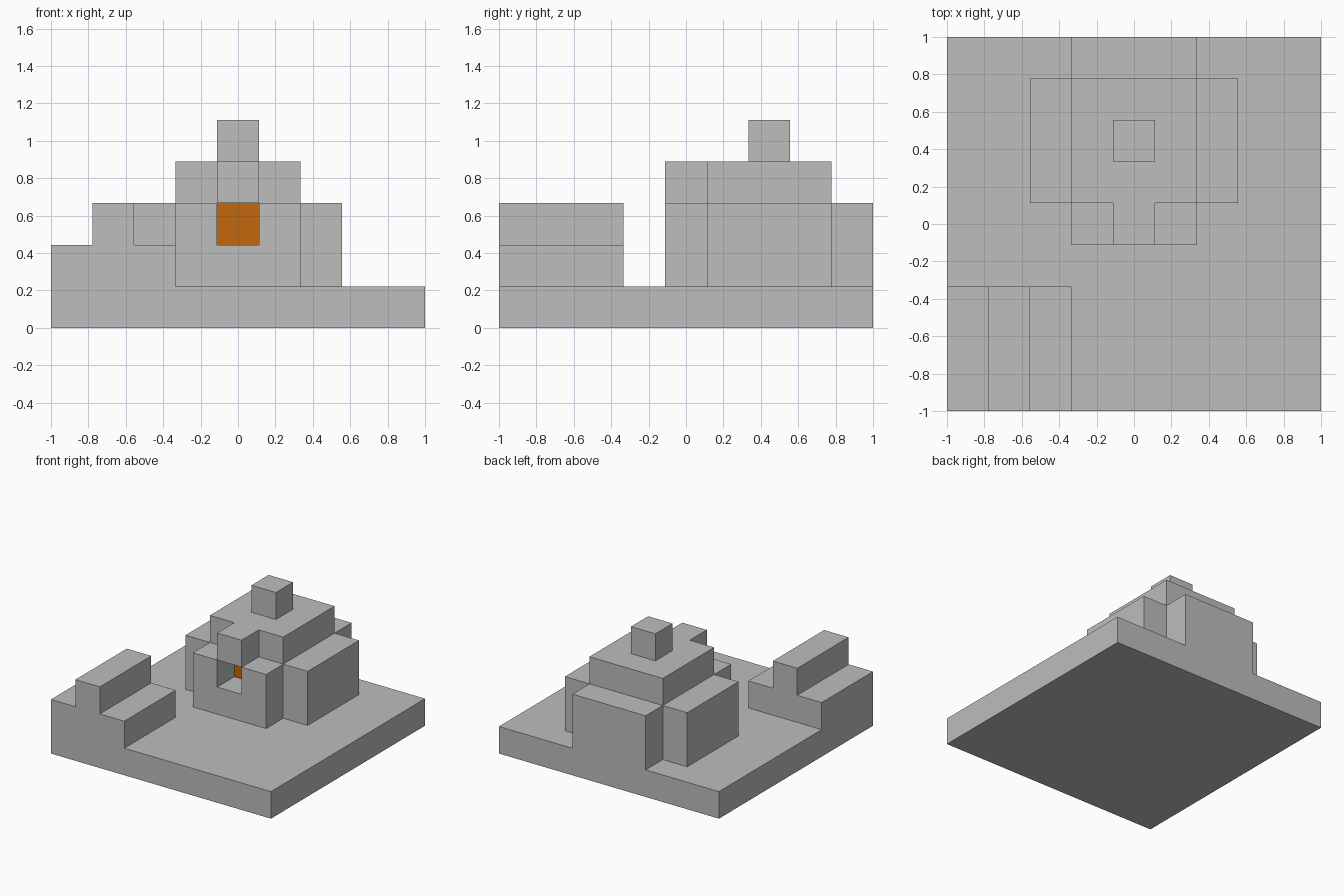
import bpy
import bmesh
from math import radians
from mathutils import Vector

cube = bpy.data.objects.get("Cube")
if cube:
    bpy.data.objects.remove(cube, do_unlink=True)

N = 9            # blocks along each side of the base
U = 2.0 / N      # size of one block


def material(name, colour):
    m = bpy.data.materials.new(name)
    m.use_nodes = True
    m.diffuse_color = colour
    m.node_tree.nodes["Principled BSDF"].inputs["Base Color"].default_value = colour
    return m


def blocks(x0, x1, y0, y1, z0, z1):
    """Set of grid blocks filling an inclusive range."""
    return {(x, y, z) for x in range(x0, x1 + 1)
            for y in range(y0, y1 + 1) for z in range(z0, z1 + 1)}


def build(name, cells, mat):
    """Skin a set of blocks into one clean closed mesh."""
    bm = bmesh.new()
    for cell in sorted(cells):
        for axis in range(3):
            for side in (0, 1):
                neighbour = list(cell)
                neighbour[axis] += 2 * side - 1
                if tuple(neighbour) in cells:
                    continue
                a, b = (axis + 1) % 3, (axis + 2) % 3
                corners = []
                for da, db in ((0, 0), (1, 0), (1, 1), (0, 1)):
                    p = list(cell)
                    p[axis] += side
                    p[a] += da
                    p[b] += db
                    corners.append(bm.verts.new(
                        Vector((p[0] - N / 2, p[1] - N / 2, p[2])) * U))
                bm.faces.new(corners if side else corners[::-1])
    bmesh.ops.remove_doubles(bm, verts=bm.verts, dist=0.001)
    bmesh.ops.dissolve_limit(bm, angle_limit=radians(1),
                             verts=bm.verts, edges=bm.edges)
    mesh = bpy.data.meshes.new(name)
    bm.to_mesh(mesh)
    bm.free()
    mesh.materials.append(mat)
    obj = bpy.data.objects.new(name, mesh)
    bpy.context.collection.objects.link(obj)
    return obj


stone = material("stone grey", (0.51, 0.51, 0.51, 1))
glow = material("glowing orange", (0.54, 0.138, 0.004, 1))

# Square ground slab with the stepped ridge in its front right corner
ridge = blocks(0, 2, 0, 2, 1, 1) | blocks(1, 1, 0, 2, 2, 2)
build("ground_and_ridge", blocks(0, 8, 0, 8, 0, 0) | ridge, stone)

# House: long core, wings on both sides, niche in the front
core = blocks(3, 5, 4, 8, 1, 2)
wings = blocks(2, 6, 5, 7, 1, 2)
niche = blocks(4, 4, 4, 5, 2, 2)
build("house_body", (core | wings) - niche, stone)

# Orange block at the back of the niche
build("hearth", blocks(4, 4, 5, 5, 2, 2), glow)

# Upper storey with a lintel over the niche, and the chimney
build("roof", blocks(3, 5, 5, 7, 3, 3) | blocks(4, 4, 4, 4, 3, 3), stone)
build("chimney", blocks(4, 4, 6, 6, 4, 4), stone)
